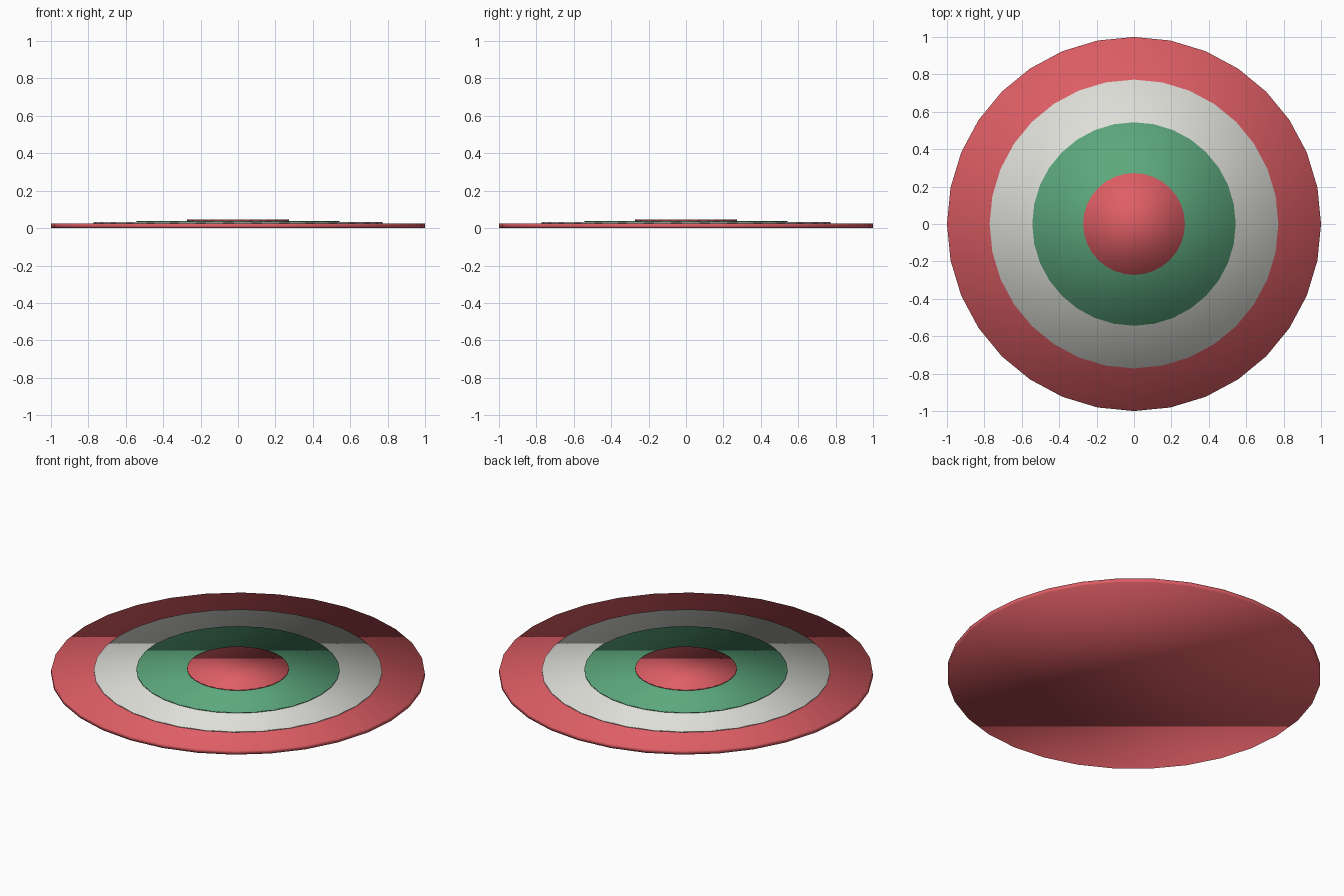
import bpy

if "Cube" in bpy.data.objects:
    bpy.data.objects.remove(bpy.data.objects["Cube"])


def material(name, rgb):
    mat = bpy.data.materials.new(name)
    mat.diffuse_color = (*rgb, 1.0)
    mat.use_nodes = True
    mat.node_tree.nodes["Principled BSDF"].inputs["Base Color"].default_value = mat.diffuse_color
    return mat


red = material("red", (0.73, 0.112, 0.13))
white = material("off_white", (0.74, 0.74, 0.70))
green = material("green", (0.107, 0.39, 0.205))


def disc(name, radius, bottom, top, mat):
    bpy.ops.mesh.primitive_cylinder_add(
        vertices=32, radius=radius, depth=top - bottom,
        location=(0, 0, (bottom + top) / 2))
    obj = bpy.context.object
    obj.name = name
    obj.data.materials.append(mat)
    # soft normals across the rim, as on a gently rounded plate
    bpy.ops.object.shade_smooth()
    return obj


# Stacked discs, widest at the bottom
disc("base_plate", 1.0, 0.0, 0.025, red)
disc("white_ring", 0.772, 0.025, 0.032, white)
disc("green_ring", 0.544, 0.032, 0.039, green)
disc("red_centre", 0.272, 0.039, 0.046, red)
